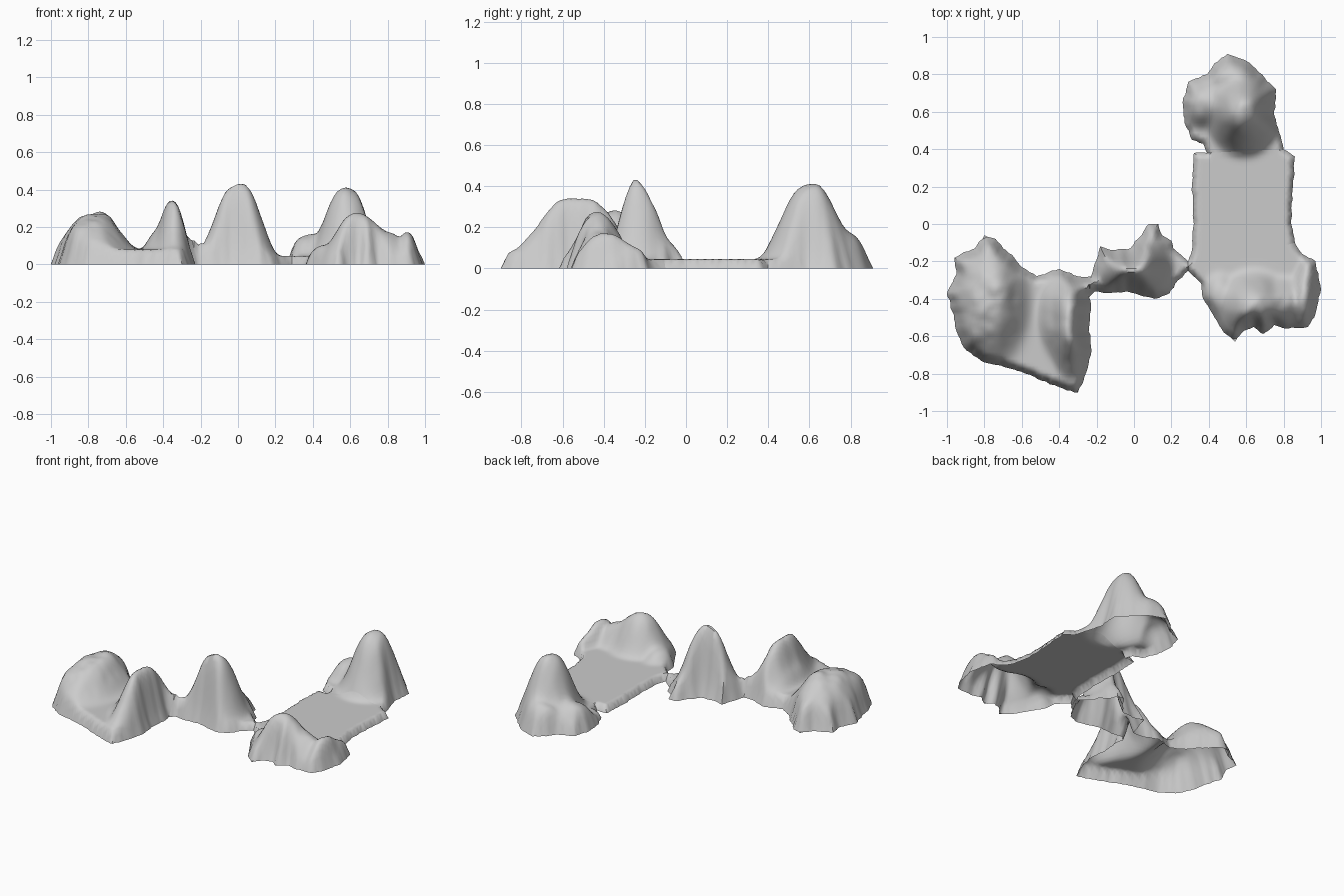
import bpy, bmesh, math, random
from mathutils import Vector, noise
from mathutils.geometry import delaunay_2d_cdt

if "Cube" in bpy.data.objects:
    bpy.data.objects.remove(bpy.data.objects["Cube"])

random.seed(4)
STEP = 0.018

rock = bpy.data.materials.new("stone grey")
rock.diffuse_color = (0.6, 0.6, 0.6, 1)
rock.use_nodes = True
rock.node_tree.nodes["Principled BSDF"].inputs["Base Color"].default_value = rock.diffuse_color

# Shore outlines, running anticlockwise round the island chain
west_arc = [(-.23, -.28), (-.30, -.28), (-.40, -.24), (-.52, -.28), (-.60, -.23), (-.64, -.18),
            (-.70, -.13), (-.74, -.08), (-.80, -.06), (-.85, -.13), (-.91, -.15), (-.96, -.18),
            (-.95, -.27), (-1, -.37), (-.97, -.47), (-.95, -.57), (-.91, -.66), (-.82, -.73),
            (-.60, -.79), (-.36, -.89), (-.30, -.90), (-.27, -.84), (-.23, -.70), (-.24, -.55),
            (-.23, -.43), (-.24, -.39)]
south_arc = [(-.24, -.39), (-.21, -.36), (-.13, -.37), (-.04, -.36), (.03, -.38), (.11, -.40),
             (.19, -.37), (.22, -.32), (.29, -.25)]
front_arc = [(.29, -.25), (.36, -.32), (.37, -.40), (.42, -.48), (.48, -.58), (.54, -.63),
             (.59, -.57), (.64, -.55), (.69, -.59), (.75, -.54), (.82, -.56), (.93, -.55),
             (.97, -.48), (1, -.35), (.97, -.20), (.90, -.16), (.86, -.10)]
plateau_east = [(.86, -.10), (.84, .02), (.85, .20), (.86, .36), (.80, .40)]
back_arc = [(.80, .40), (.75, .58), (.76, .72), (.70, .78), (.62, .86), (.50, .91), (.43, .86),
            (.39, .80), (.29, .76), (.26, .65), (.27, .54), (.31, .45), (.37, .43), (.39, .38)]
plateau_west = [(.39, .38), (.32, .38), (.31, .20), (.32, 0), (.31, -.14), (.29, -.20)]
north_arc = [(.29, -.20), (.21, -.13), (.20, -.09), (.15, -.06), (.13, 0), (.08, 0), (.02, -.08),
             (-.02, -.13), (-.12, -.14), (-.18, -.12), (-.20, -.19), (-.23, -.28)]

# Hills: centre x, centre y, radius x, radius y, height
hills = [(-.77, -.40, .20, .33, .265), (-.72, -.36, .10, .12, .20), (-.86, -.55, .09, .13, .16),
         (-.34, -.53, .10, .255, .345), (-.40, -.50, .11, .22, .20), (-.25, -.33, .10, .08, .14),
         (0, -.23, .155, .155, .445), (.10, -.10, .08, .09, .12), (-.14, -.24, .10, .10, .13),
         (.64, -.44, .16, .155, .27), (.79, -.42, .10, .12, .17), (.91, -.39, .06, .15, .165),
         (.86, -.41, .08, .12, .13), (.46, -.38, .09, .12, .10), (.93, -.26, .05, .09, .10),
         (.585, .60, .155, .18, .41), (.36, .64, .10, .12, .15), (.44, .66, .12, .14, .15),
         (.52, .79, .15, .10, .17)]


def subdivide(points, jitter):
    """Cut a polyline into short pieces and roughen the new points."""
    out = []
    for a, b in zip(points, points[1:]):
        a, b = Vector(a), Vector(b)
        n = max(1, math.ceil((b - a).length / 0.025))
        for i in range(n):
            p = a.lerp(b, i / n)
            if i and jitter:
                p += Vector((random.uniform(-1, 1), random.uniform(-1, 1))) * jitter
            out.append(p)
    return out + [Vector(points[-1])]


(west_arc, south_arc, front_arc, plateau_east,
 back_arc, plateau_west, north_arc) = [
    subdivide(a, .004) for a in (west_arc, south_arc, front_arc, plateau_east,
                                 back_arc, plateau_west, north_arc)]
shore = (west_arc[:-1] + south_arc[:-1] + front_arc[:-1] + plateau_east[:-1]
         + back_arc[:-1] + plateau_west[:-1] + north_arc[:-1])


def distance(p, ring):
    best = 9.0
    for a, b in zip(ring, ring[1:] + ring[:1]):
        ab = b - a
        t = max(0, min(1, (p - a).dot(ab) / max(ab.length_squared, 1e-12)))
        best = min(best, (p - a - ab * t).length_squared)
    return math.sqrt(best)


def inside(p, ring):
    hit = False
    for a, b in zip(ring, ring[1:] + ring[:1]):
        if (a.y > p.y) != (b.y > p.y) and p.x < a.x + (p.y - a.y) / (b.y - a.y) * (b.x - a.x):
            hit = not hit
    return hit


def height(p):
    """Blend of hills and low ground, falling steeply to zero at the shore."""
    t = max(0, min(1, (p.x + .1) / .3))
    total = (.08 * (1 - t) + .045 * t) ** 4
    for cx, cy, rx, ry, h in hills:
        q = ((p.x - cx) / rx) ** 2 + ((p.y - cy) / ry) ** 2
        total += (h * math.exp(-q ** 1.3)) ** 4
    land = total ** .25
    rough = max(0, min(1, (land - .09) / .1))
    land += rough * (.014 * noise.noise((p.x * 9, p.y * 9, 1))
                     + .006 * noise.noise((p.x * 22, p.y * 22, 5)))
    d = distance(p, shore)
    edge = 1e-4 + 2.4 * d + 28 * d * d
    return (land ** -5 + edge ** -5) ** -.2


def terrain(name, *edges):
    """Make one open-bottomed piece of land from edges that form a closed ring."""
    ring = [p for pts in edges for p in pts[:-1]]
    xs, ys = [p.x for p in ring], [p.y for p in ring]
    grid = []
    for j in range(int((max(ys) - min(ys)) / STEP) + 1):
        for i in range(int((max(xs) - min(xs)) / STEP) + 1):
            p = Vector((min(xs) + (i + .5 * (j % 2)) * STEP, min(ys) + j * STEP))
            if inside(p, ring) and distance(p, ring) > .009:
                grid.append(p)
    verts, _, faces, *_ = delaunay_2d_cdt(ring + grid, [], [list(range(len(ring)))], 1, 1e-6)
    bm = bmesh.new()
    top = [bm.verts.new((v.x, v.y, max(0, height(v) - 1e-4))) for v in verts]
    for f in faces:
        face = bm.faces.new([top[i] for i in f])
        face.normal_update()
        if face.normal.z < 0:
            face.normal_flip()
    bmesh.ops.delete(bm, geom=[v for v in bm.verts if not v.link_faces], context='VERTS')
    mesh = bpy.data.meshes.new(name)
    bm.to_mesh(mesh)
    bm.free()
    mesh.materials.append(rock)
    obj = bpy.data.objects.new(name, mesh)
    bpy.context.collection.objects.link(obj)
    bpy.ops.object.select_all(action='DESELECT')
    obj.select_set(True)
    bpy.context.view_layer.objects.active = obj
    bpy.ops.object.shade_smooth_by_angle(angle=math.radians(60))


# Inner seams where neighbouring parts meet
def seam(a, b):
    return subdivide([a, b], 0)


W1, W2 = west_arc[0], west_arc[-1]
A, B = north_arc[0], south_arc[-1]
C, D, E = front_arc[-1], back_arc[0], back_arc[-1]

terrain("west_hills", west_arc, seam(W2, W1))
terrain("middle_peak", south_arc, seam(B, A), north_arc, seam(W1, W2))
terrain("front_ridge", front_arc, seam(C, B))
terrain("plateau", seam(B, C), plateau_east, seam(D, E), plateau_west, seam(A, B))
terrain("back_peak", back_arc, seam(E, D))
